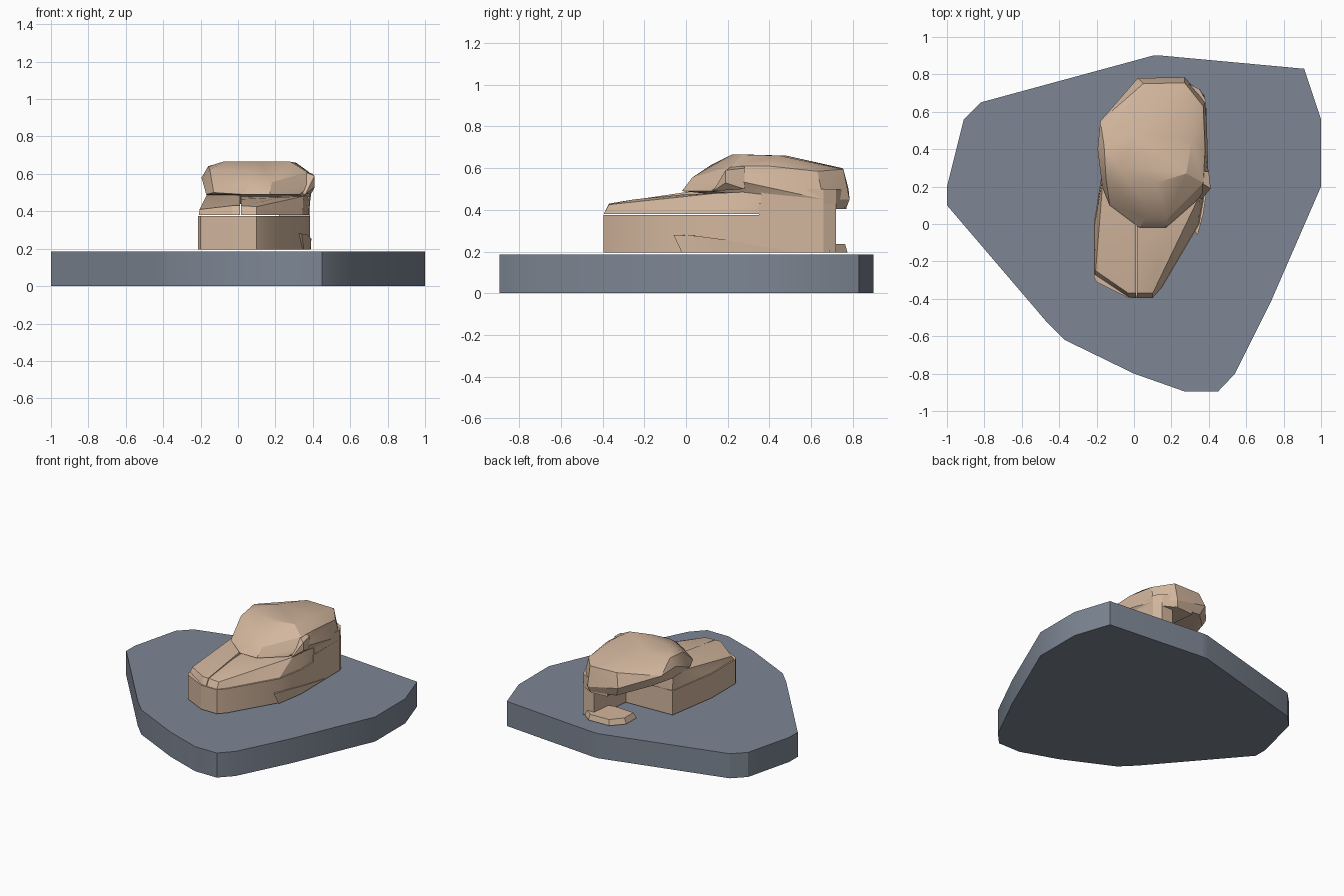
import bpy, bmesh, math

cube = bpy.data.objects.get("Cube")
if cube:
    bpy.data.objects.remove(cube, do_unlink=True)


def material(name, rgb):
    m = bpy.data.materials.new(name)
    m.use_nodes = True
    m.diffuse_color = (*rgb, 1)
    bsdf = next(n for n in m.node_tree.nodes if n.type == 'BSDF_PRINCIPLED')
    bsdf.inputs["Base Color"].default_value = (*rgb, 1)
    bsdf.inputs["Roughness"].default_value = 0.9
    return m


SLATE = material("slate_grey", (0.205, 0.24, 0.295))
TAN = material("sandstone_tan", (0.65, 0.47, 0.34))


def hull(name, points, mat, angle=25):
    """Faceted stone: the convex hull of a few corner points."""
    bm = bmesh.new()
    for p in points:
        bm.verts.new(p)
    res = bmesh.ops.convex_hull(bm, input=bm.verts)
    junk = {g for k in ("geom_interior", "geom_unused") for g in res[k]
            if isinstance(g, bmesh.types.BMVert)}
    bmesh.ops.delete(bm, geom=list(junk), context='VERTS')
    bmesh.ops.dissolve_limit(bm, angle_limit=math.radians(1),
                             verts=bm.verts, edges=bm.edges)
    bmesh.ops.recalc_face_normals(bm, faces=bm.faces)
    me = bpy.data.meshes.new(name)
    bm.to_mesh(me)
    bm.free()
    me.materials.append(mat)
    ob = bpy.data.objects.new(name, me)
    bpy.context.collection.objects.link(ob)
    bpy.ops.object.select_all(action='DESELECT')
    ob.select_set(True)
    bpy.context.view_layer.objects.active = ob
    bpy.ops.object.shade_smooth_by_angle(angle=math.radians(angle))
    return ob


def ring(outline, z):
    return [(x, y, z) for x, y in outline]


def prism(name, outline, z0, z1, mat):
    return hull(name, ring(outline, z0) + ring(outline, z1), mat)


# Ground slab
prism("ground_slab", [
    (-1, .2), (-.91, .56), (-.82, .65), (.1, .9), (.15, .9), (.91, .83),
    (1, .56), (1, .2), (.73, -.42), (.54, -.8), (.45, -.895), (.27, -.895),
    (0, -.8), (-.37, -.62), (-.47, -.52), (-1, .1)], 0, .185, SLATE)

# Lower course: front block, right-hand wall and thin rear foot around a hollow
prism("front_block", [
    (-.215, -.28), (-.2, -.31), (-.03, -.395), (.1, -.395), (.15, -.34),
    (.35, 0), (.385, .2), (.385, .4), (-.155, .38), (-.215, 0)],
    .195, .376, TAN)
prism("side_wall", [(.22, .35), (.385, .35), (.385, .66), (.355, .72),
                    (.26, .72)], .195, .43, TAN)
foot = [(.02, .56), (.2, .55), (.385, .6), (.375, .69), (.27, .775),
        (.1, .77), (.02, .68)]
hull("rear_foot", ring(foot, .195) +
     [(.2 + (x - .2) * .9, .66 + (y - .66) * .9, .235) for x, y in foot], TAN)

# Shallow chipped wedge on the side of the lower course
hull("side_chip", [
    (.34, -.06, .28), (.37, .05, .275), (.392, .2, .255), (.39, .5, .2),
    (.352, -.02, .195), (.388, .2, .195), (.3, .2, .195), (.3, .0, .28)], TAN)

# Upper course: two sloping stones meeting at a seam
hull("left_nose_stone", ring([
    (-.21, -.27), (-.03, -.39), (.012, -.395), (.012, .4), (-.155, .38),
    (-.21, 0)], .38) + [
    (-.205, -.25, .41), (-.03, -.37, .43), (.012, -.37, .43),
    (-.19, 0, .43), (-.165, .25, .49), (-.15, .37, .49),
    (.012, 0, .485), (.012, .4, .49)], TAN)
hull("right_nose_stone", ring([
    (.017, -.395), (.1, -.395), (.15, -.335), (.345, 0), (.38, .2),
    (.38, .4), (.017, .4)], .38) + [
    (.017, -.37, .43), (.1, -.37, .425), (.12, -.25, .45),
    (.22, 0, .475), (.35, .15, .48), (.375, .4, .49),
    (.017, -.1, .465), (.017, .4, .49)], TAN)
prism("rear_mid_stone", [
    (.16, .36), (.382, .36), (.385, .66), (.35, .72), (.25, .77), (.12, .76)],
    .405, .5, TAN)

# Large overhanging cap stone
hull("cap_stone", [
    # underside and widest edge
    (.03, -.02, .49), (.17, -.02, .49), (-.13, .1, .5), (-.17, .2, .49),
    (-.195, .4, .58), (-.18, .55, .56), (-.165, .4, .48), (-.12, .58, .48),
    (.02, .78, .5), (.27, .785, .45), (.385, .66, .45), (.4, .2, .55),
    (.33, .12, .49), (.05, .755, .43), (.26, .77, .41), (.375, .45, .45),
    # crown
    (-.08, .3, .665), (.12, .22, .665), (.28, .27, .665), (.31, .45, .66),
    (0, .48, .66), (.05, .75, .6), (.27, .755, .595), (.37, .63, .585),
    (.38, .4, .61), (-.16, .42, .64), (-.15, .25, .62), (.06, .03, .555),
    (.18, .03, .555), (.37, .22, .61), (.05, .12, .615)], TAN)
# Small knob on the shoulder of the cap
hull("shoulder_knob", [
    (.41, .19, .53), (.41, .19, .59), (.4, .28, .6), (.395, .28, .5),
    (.3, .28, .63), (.31, .25, .63), (.36, .13, .49), (.3, .2, .5)], TAN)
